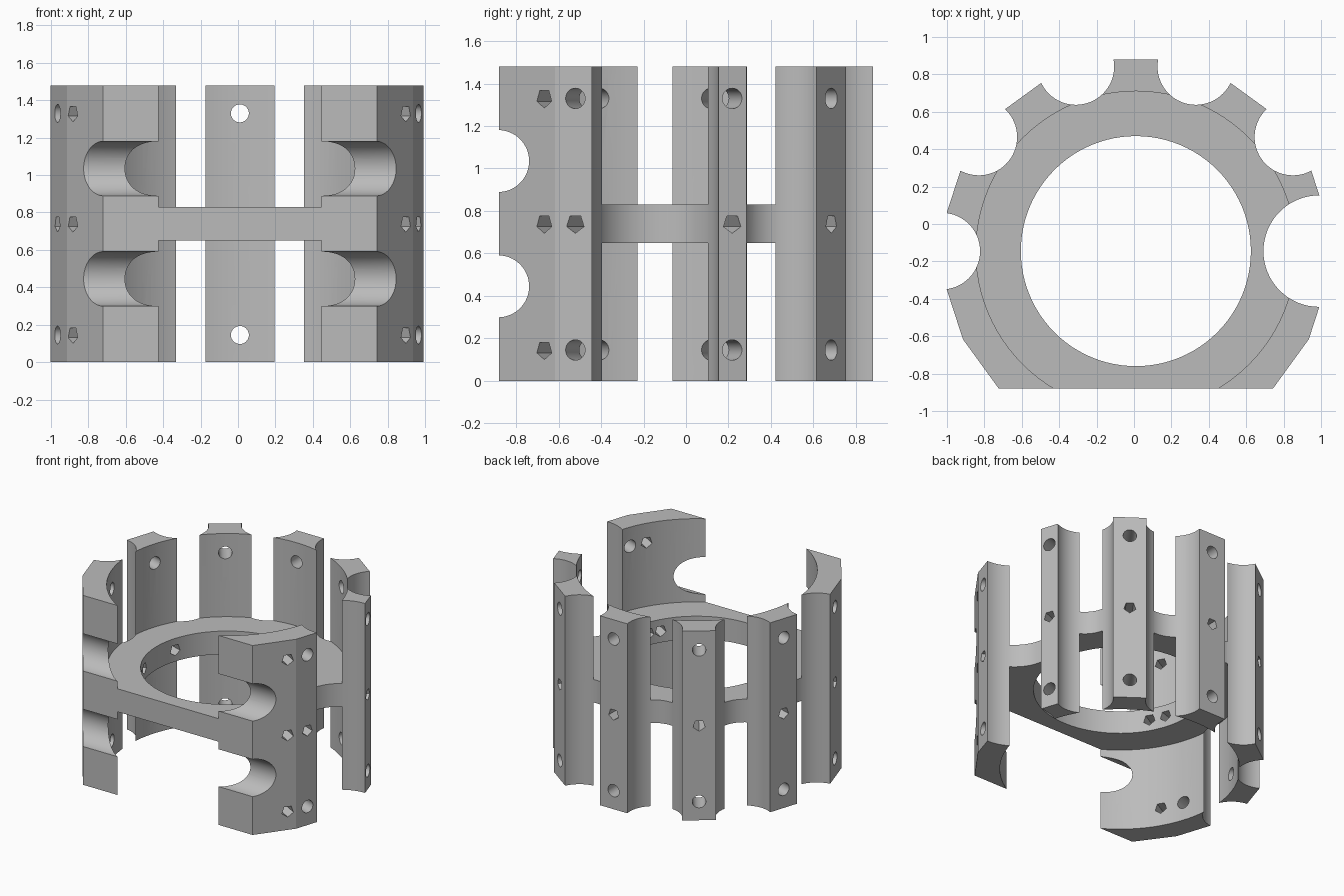
import bpy, bmesh, math
from mathutils import Matrix, Vector

old = bpy.data.objects.get("Cube")
if old:
    bpy.data.objects.remove(old, do_unlink=True)

HEIGHT = 1.48
CENTRE = Vector((0.01, -0.145, 0))
APOTHEM = 1.025
MID = HEIGHT / 2
LEVELS = (0.145, MID, 1.33)
SCALLOP_ANGLES = (36, 72, 108, 144, 180)

grey = bpy.data.materials.new("plain grey")
grey.use_nodes = True
grey.diffuse_color = (0.5, 0.5, 0.5, 1)
grey.node_tree.nodes["Principled BSDF"].inputs["Base Color"].default_value = (0.5, 0.5, 0.5, 1)


def make_object(name, bm):
    mesh = bpy.data.meshes.new(name)
    bm.to_mesh(mesh)
    bm.free()
    mesh.materials.append(grey)
    obj = bpy.data.objects.new(name, mesh)
    bpy.context.collection.objects.link(obj)
    return obj


def prism(name, sides, radius, length, matrix):
    bm = bmesh.new()
    bmesh.ops.create_cone(bm, cap_ends=True, segments=sides, radius1=radius,
                          radius2=radius, depth=length, matrix=matrix)
    return make_object(name, bm)


def upright(name, sides, radius, place, bottom, top, turn=0):
    spot = Matrix.Translation((place.x, place.y, (bottom + top) / 2))
    return prism(name, sides, radius, top - bottom, spot @ Matrix.Rotation(turn, 4, 'Z'))


def polar(radius, degrees):
    a = math.radians(degrees)
    return Vector((math.cos(a), math.sin(a), 0)) * radius


def radial_hole(name, sides, radius, degrees, z):
    out = polar(1, degrees)
    down = Vector((0, 0, -1))
    turn = Matrix((down.cross(out), down, out)).transposed().to_4x4()
    spot = Matrix.Translation(CENTRE + out * 0.85 + Vector((0, 0, z)))
    return prism(name, sides, radius, 0.7, spot @ turn)


# Twenty-sided outer drum with a flat facing the back
body = upright("slotted_collar", 20, APOTHEM / math.cos(math.pi / 20),
               CENTRE, 0, HEIGHT, math.radians(9))
cutters = []

# Bores: a narrow one through the ring, wide ones above and below it
cutters.append(upright("ring_bore", 96, 0.615, CENTRE, -0.1, HEIGHT + 0.1))
cutters.append(upright("lower_bore", 96, 0.855, CENTRE, -0.1, 0.65))
cutters.append(upright("upper_bore", 96, 0.855, CENTRE, 0.83, HEIGHT + 0.1))

# Flat front
bm = bmesh.new()
bmesh.ops.create_cube(bm, size=1, matrix=Matrix.Translation((0, -1.38, MID)) @ Matrix.Diagonal((3, 1, 3, 1)))
cutters.append(make_object("front_cut", bm))

# Scallops that separate the posts, the one at the left being larger
for angle in SCALLOP_ANGLES:
    cutters.append(upright("scallop", 64, 0.205, CENTRE + polar(1.038, angle), -0.1, HEIGHT + 0.1))
cutters.append(upright("large_scallop", 64, 0.298, Vector((0.99, -0.145, 0)), -0.1, HEIGHT + 0.1))

# Horizontal round grooves across the front blocks
for z in (0.445, 1.035):
    spot = Matrix.Translation((0, -0.885, z))
    cutters.append(prism("front_groove", 64, 0.146, 3, spot @ Matrix.Rotation(math.pi / 2, 4, 'Y')))

# Round end holes and five-sided middle holes on each post
for angle in (20.7, 54, 90, 126, 162, 198, 338.5):
    for z in LEVELS:
        if z == MID:
            cutters.append(radial_hole("peg_hole", 5, 0.045, angle, z))
        else:
            cutters.append(radial_hole("bolt_hole", 48, 0.048, angle, z))

# Extra column of five-sided holes on the front blocks
for angle in (210, 329.5):
    for z in LEVELS:
        cutters.append(radial_hole("peg_hole", 5, 0.045, angle, z))

# Carve the collar, then discard the cutters
for cutter in cutters:
    mod = body.modifiers.new(cutter.name, 'BOOLEAN')
    mod.operation = 'DIFFERENCE'
    mod.solver = 'EXACT'
    mod.object = cutter
bpy.context.view_layer.update()
carved = bpy.data.meshes.new_from_object(body.evaluated_get(bpy.context.evaluated_depsgraph_get()))
body.modifiers.clear()
body.data = carved
for cutter in cutters:
    bpy.data.objects.remove(cutter, do_unlink=True)

# Smooth the round surfaces, keep facets and edges crisp
bpy.ops.object.select_all(action='DESELECT')
body.select_set(True)
bpy.context.view_layer.objects.active = body
bpy.ops.object.shade_smooth_by_angle(angle=math.radians(10))
